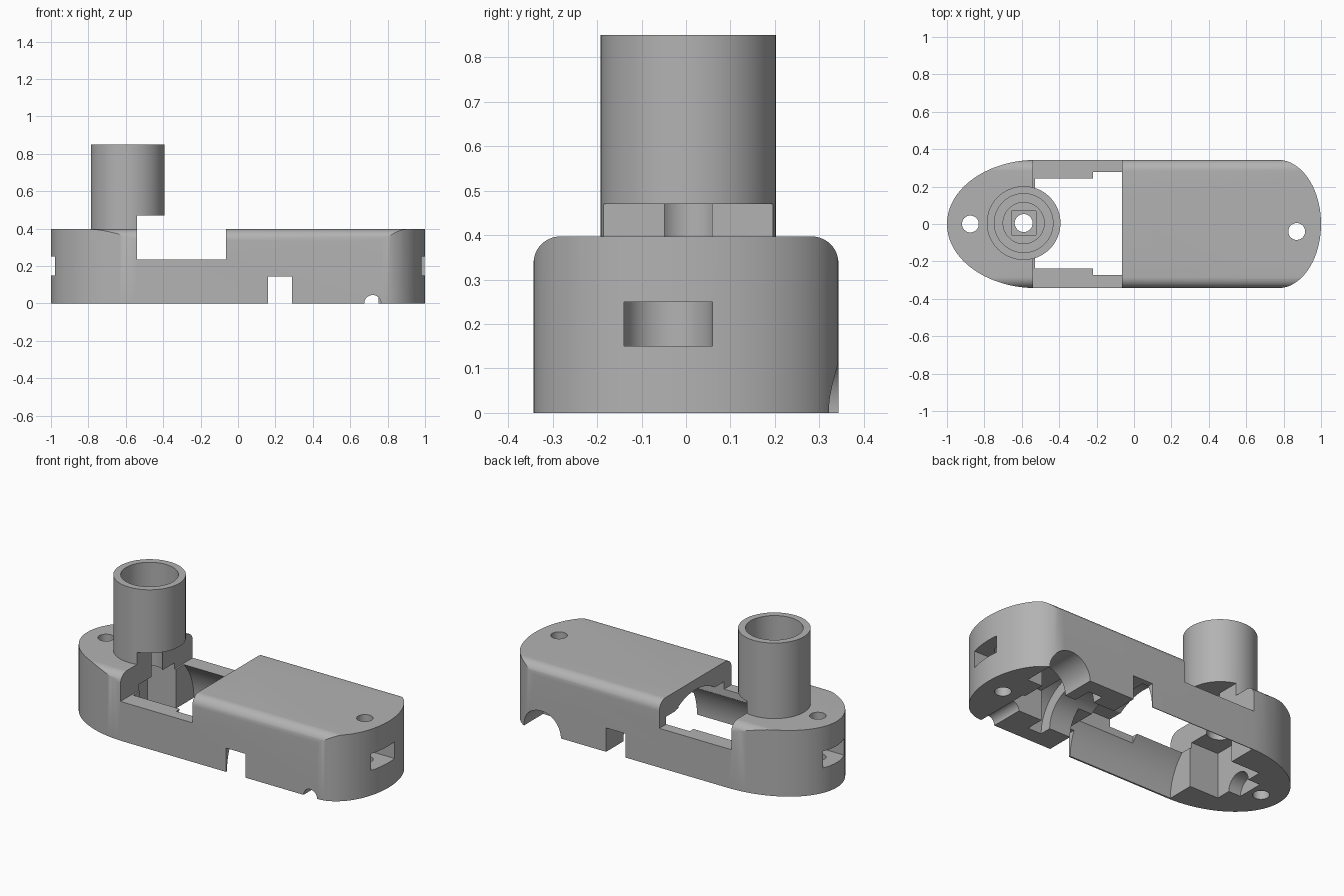
import bpy, bmesh, math
from mathutils import Matrix, Vector

default = bpy.data.objects.get("Cube")
if default:
    bpy.data.objects.remove(default, do_unlink=True)

grey = bpy.data.materials.new("plain grey")
grey.use_nodes = True
colour = (0.45, 0.45, 0.45, 1)
grey.diffuse_color = colour
grey.node_tree.nodes["Principled BSDF"].inputs["Base Color"].default_value = colour


def add(name, bm):
    bmesh.ops.recalc_face_normals(bm, faces=bm.faces)
    mesh = bpy.data.meshes.new(name)
    bm.to_mesh(mesh)
    bm.free()
    mesh.materials.append(grey)
    ob = bpy.data.objects.new(name, mesh)
    bpy.context.collection.objects.link(ob)
    return ob


def prism(name, points, direction):
    bm = bmesh.new()
    face = bm.faces.new([bm.verts.new(p) for p in points])
    out = bmesh.ops.extrude_face_region(bm, geom=[face])
    verts = [v for v in out["geom"] if isinstance(v, bmesh.types.BMVert)]
    bmesh.ops.translate(bm, verts=verts, vec=direction)
    return add(name, bm)


def box(name, x0, x1, y0, y1, z0, z1):
    return prism(name, [(x0, y0, z0), (x1, y0, z0), (x1, y1, z0), (x0, y1, z0)],
                 (0, 0, z1 - z0))


def rod(name, start, end, r, sides=64):
    a, b = Vector(start), Vector(end)
    turn = (b - a).to_track_quat("Z", "Y").to_matrix().to_4x4()
    place = Matrix.Translation((a + b) / 2) @ turn
    bm = bmesh.new()
    bmesh.ops.create_cone(bm, cap_ends=True, segments=sides, radius1=r, radius2=r,
                          depth=(b - a).length, matrix=place)
    return add(name, bm)


def combine(target, other, operation):
    mod = target.modifiers.new("shape", "BOOLEAN")
    mod.operation = operation
    mod.solver = "EXACT"
    mod.object = other
    other.hide_render = True
    with bpy.context.temp_override(object=target, active_object=target):
        bpy.ops.object.modifier_apply(modifier=mod.name)
    bpy.data.objects.remove(other, do_unlink=True)


# Rounded outline of the housing, with a half ellipse at each end
W, H, R = 0.343, 0.397, 0.06
N = 40
outline = []
for cx, reach, start in ((0.77, 0.23, -90), (-0.52, 0.48, 90)):
    for i in range(N + 1):
        a = math.radians(start + 180 * i / N)
        outline.append((cx + reach * math.cos(a), W * math.sin(a), 0))
housing = prism("housing", outline, (0, 0, H))

# Soft long top edges
section = [(-1.1, -W - 0.001, -0.1), (-1.1, W + 0.001, -0.1)]
for cy, start in ((W - R, 0), (R - W, 90)):
    for i in range(11):
        a = math.radians(start + 9 * i)
        section.append((-1.1, cy + R * math.cos(a), H - R + R * math.sin(a)))
combine(housing, prism("edge_envelope", section, (2.2, 0, 0)), "INTERSECT")

# Socket tower
TX, TY = -0.59, 0.005
combine(housing, rod("tower", (TX, TY, 0.3), (TX, TY, 0.85), 0.197, 96), "UNION")

cutters = [
    # Wide window across the housing and under the tower
    box("window", -0.54, -0.063, -0.5, 0.5, 0.235, 0.47),
    # Round motor bay and its flat sided widening
    rod("motor_bay", (-0.53, 0.003, 0), (0.2, 0.003, 0), 0.336, 96),
    box("bay_widening", -0.22, 0.16, -0.272, 0.278, -0.1, 0.28),
    # Shaft, gear and gearbox recesses
    rod("shaft_recess", (0.15, 0, 0), (0.46, 0, 0), 0.18),
    rod("gear_recess", (0.43, 0, 0), (0.52, 0, 0), 0.25),
    box("gearbox_recess", 0.5, 0.75, -0.14, 0.14, -0.1, 0.18),
    # Cross slot and the side openings
    box("cross_slot", 0.16, 0.29, -0.5, 0.5, -0.1, 0.143),
    rod("cable_hole", (0.72, -0.5, 0), (0.72, 0, 0), 0.045, 32),
    rod("back_opening", (0.72, 0.14, 0), (0.72, 0.5, 0), 0.13),
    # Pocket beneath the tower
    box("tower_pocket", -0.72, -0.52, -0.17, 0.17, -0.1, 0.27),
    rod("pocket_arch", (-0.8, 0, 0), (-0.7, 0, 0), 0.08, 32),
    # Stepped bore of the tower
    rod("wide_bore", (TX, TY, 0.7), (TX, TY, 0.9), 0.157),
    rod("middle_bore", (TX, TY, 0.65), (TX, TY, 0.75), 0.11),
    box("square_bore", TX - 0.065, TX + 0.065, TY - 0.065, TY + 0.065, 0.57, 0.7),
    rod("narrow_bore", (TX, TY, 0.2), (TX, TY, 0.6), 0.048, 32),
    rod("lower_bore", (TX, TY, 0.2), (TX, TY, 0.47), 0.073, 32),
]
# Screw holes with nut slots at both ends
for x, y, side in ((0.87, -0.04, 1), (-0.875, 0.0, -1)):
    cutters.append(rod("screw_hole", (x, y, -0.1), (x, y, 0.6), 0.045, 32))
    cutters.append(rod("nut_seat", (x, y, 0.15), (x, y, 0.25), 0.1, 32))
    x0, x1 = sorted((x, side * 1.1))
    cutters.append(box("nut_slot", x0, x1, y - 0.1, y + 0.1, 0.15, 0.25))
for cutter in cutters:
    combine(housing, cutter, "DIFFERENCE")

# Smooth curved walls with crisp edges
bpy.ops.object.select_all(action="DESELECT")
housing.select_set(True)
bpy.context.view_layer.objects.active = housing
bpy.ops.object.shade_smooth_by_angle(angle=math.radians(25))
